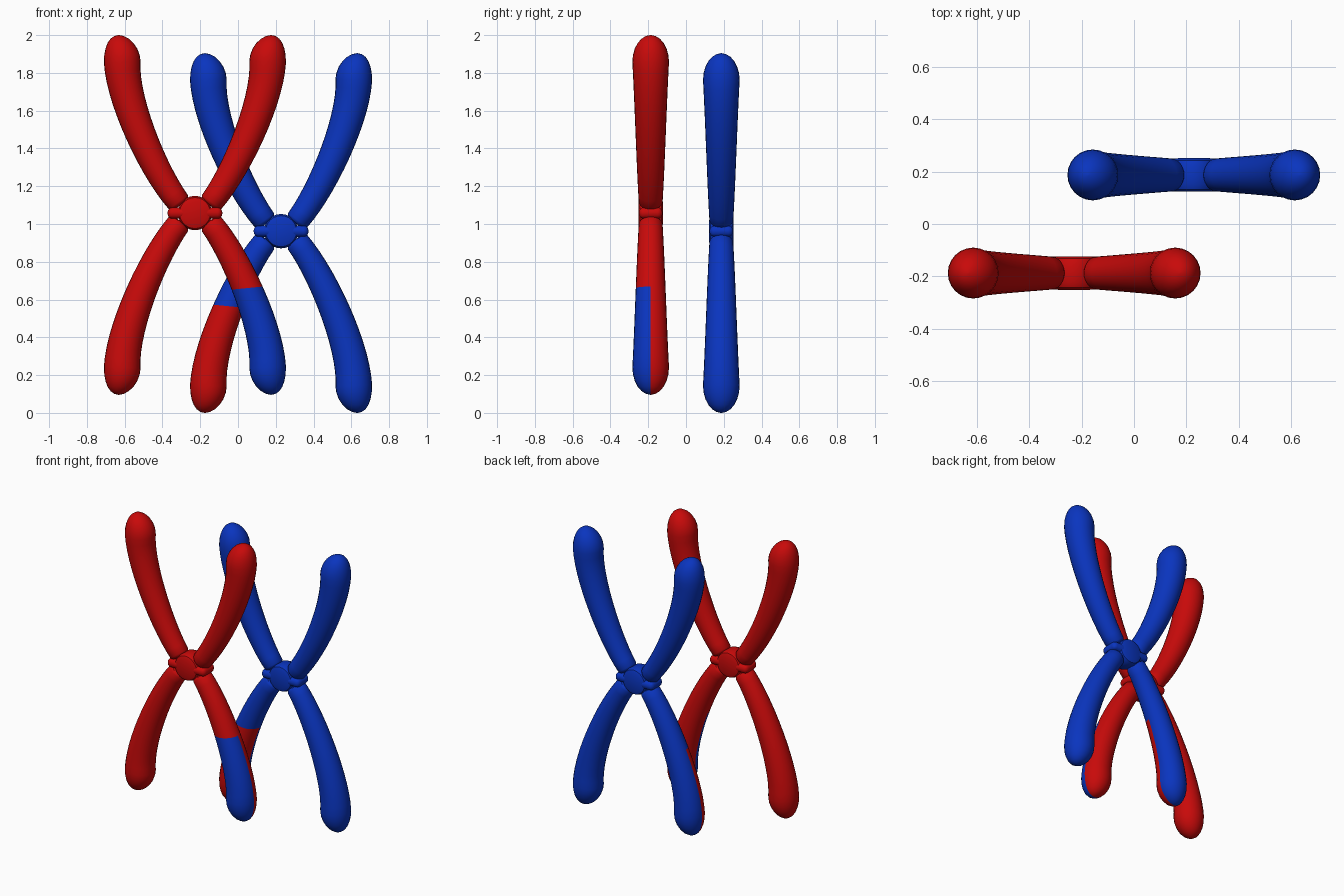
import bpy, bmesh, math
from mathutils import Vector
from mathutils.geometry import interpolate_bezier

if "Cube" in bpy.data.objects:
    bpy.data.objects.remove(bpy.data.objects["Cube"])

SIDES = 24


def material(name, rgb):
    m = bpy.data.materials.new(name)
    m.diffuse_color = (*rgb, 1)
    m.use_nodes = True
    m.node_tree.nodes["Principled BSDF"].inputs["Base Color"].default_value = m.diffuse_color
    return m


red = material("red", (0.58, 0.003, 0.003))
blue = material("blue", (0.003, 0.035, 0.52))


def finish(bm, name, loc, mats):
    bmesh.ops.recalc_face_normals(bm, faces=bm.faces)
    me = bpy.data.meshes.new(name)
    bm.to_mesh(me)
    bm.free()
    for m in mats:
        me.materials.append(m)
    ob = bpy.data.objects.new(name, me)
    ob.location = loc
    bpy.context.collection.objects.link(ob)
    bpy.ops.object.select_all(action='DESELECT')
    ob.select_set(True)
    bpy.context.view_layer.objects.active = ob
    bpy.ops.object.shade_smooth_by_angle(angle=math.radians(40))


def arm_rings():
    # curved tapering arm in the xz plane: rounded root, then an elongated tip
    path = interpolate_bezier(Vector((.088, 0, .058)), Vector((.225, 0, .23)),
                              Vector((.385, 0, .6)), Vector((.385, 0, .80)), 15)
    t0 = (path[1] - path[0]).normalized()
    rings = [(path[0] - t0 * .02, t0, .035), (path[0] - t0 * .014, t0, .054)]
    for i, p in enumerate(path):
        a, b = path[max(i - 1, 0)], path[min(i + 1, 14)]
        rings.append((p, (b - a).normalized(), .063 + .034 * i / 14))
    for k in range(1, 7):
        a = k / 6 * math.pi / 2
        h = math.sin(a)
        rings.append((Vector((.385 + .018 * h * h, 0, .80 + .142 * h)),
                      Vector((0, 0, 1)), .097 * max(math.cos(a), .03)))
    return rings


def arm(name, centre, sx, up, mats, swapped):
    bm = bmesh.new()
    sz = 1 if up else -.962 / .942
    prev = None
    for p, t, r in arm_rings():
        n = Vector((t.z, 0, -t.x))
        ring = []
        for j in range(SIDES):
            a = 2 * math.pi * j / SIDES
            v = p + n * (r * math.cos(a)) + Vector((0, r * math.sin(a), 0))
            ring.append(bm.verts.new((v.x * sx, v.y, v.z * sz)))
        if prev:
            for j in range(SIDES):
                k = (j + 1) % SIDES
                bm.faces.new((prev[j], prev[k], ring[k], ring[j]))
        else:
            bm.faces.new(ring)
        prev = ring
    bm.faces.new(prev)
    if swapped:
        # exchanged segment: front half of the arm below a slanted cut
        co, no = Vector((.3 * sx, 0, -.395)), Vector((-.1 * sx, 0, 1))
        for c, d in ((co, no), (Vector(), Vector((0, 1, 0)))):
            bmesh.ops.bisect_plane(bm, geom=bm.verts[:] + bm.edges[:] + bm.faces[:],
                                   dist=1e-5, plane_co=c, plane_no=d)
        for f in bm.faces:
            m = f.calc_center_median()
            if m.y < 0 and (m - co).dot(no) < 0:
                f.material_index = 1
    finish(bm, name, centre, mats)


def hub(name, centre, mat):
    # short drum facing front and back, with rounded rims
    bm = bmesh.new()
    loops = [[bm.verts.new((r * math.cos(2 * math.pi * j / SIDES), y,
                            r * math.sin(2 * math.pi * j / SIDES)))
              for j in range(SIDES)]
             for r, y in ((.06, -.064), (.082, -.056), (.091, -.035),
                          (.091, .035), (.082, .056), (.06, .064))]
    for a, b in zip(loops, loops[1:]):
        for j in range(SIDES):
            k = (j + 1) % SIDES
            bm.faces.new((a[j], a[k], b[k], b[j]))
    bm.faces.new(loops[0])
    bm.faces.new(loops[-1])
    finish(bm, name + "_hub", centre, [mat])
    # thin cross band in the seam between upper and lower arms
    bm = bmesh.new()
    bmesh.ops.create_cube(bm, size=1)
    for v in bm.verts:
        v.co = Vector((v.co.x * .29, v.co.y * .125, v.co.z * .06))
    bmesh.ops.bevel(bm, geom=bm.edges[:], offset=.027, segments=4,
                    affect='EDGES', profile=.5)
    finish(bm, name + "_band", centre, [mat])


def chromosome(name, centre, mats, swap_side):
    hub(name, centre, mats[0])
    for sx, side in ((-1, "left"), (1, "right")):
        for up in (True, False):
            arm(f"{name}_{'upper' if up else 'lower'}_{side}_arm", centre, sx, up,
                mats, swap_side == sx and not up)


chromosome("red_chromosome", (-.228, -.187, 1.058), [red, blue], 1)
chromosome("blue_chromosome", (.228, .187, .962), [blue, red], -1)
